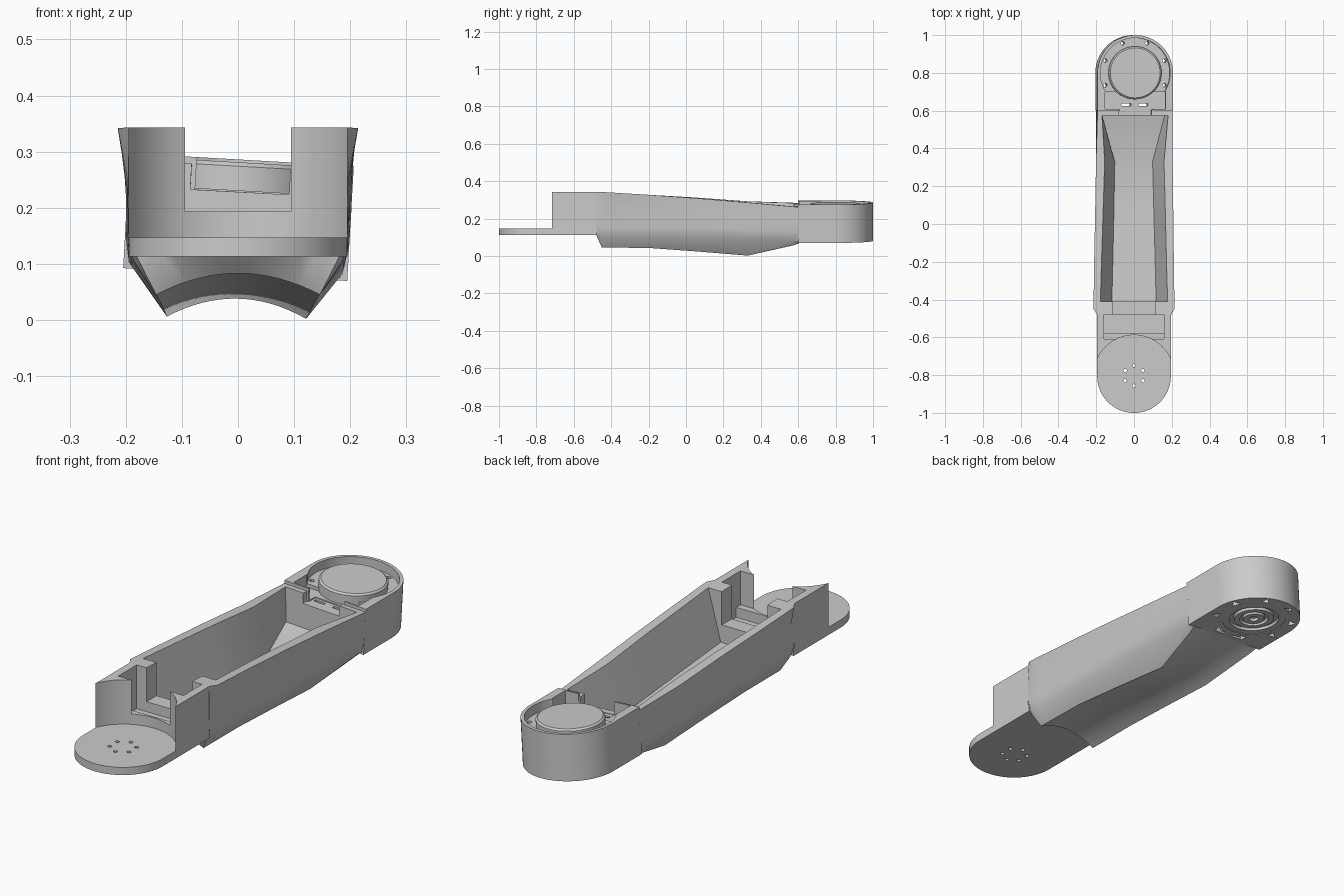
import bpy, bmesh, math

if "Cube" in bpy.data.objects:
    bpy.data.objects.remove(bpy.data.objects["Cube"], do_unlink=True)

GREY = (0.6, 0.6, 0.6, 1)
mat = bpy.data.materials.new("light grey")
mat.use_nodes = True
mat.diffuse_color = GREY
mat.node_tree.nodes["Principled BSDF"].inputs["Base Color"].default_value = GREY


def loft(name, rings):
    """Skin a stack of equal-length point rings and cap both ends."""
    bm = bmesh.new()
    loops = [[bm.verts.new(p) for p in ring] for ring in rings]
    n = len(loops[0])
    for a, b in zip(loops, loops[1:]):
        for i in range(n):
            j = (i + 1) % n
            bm.faces.new((a[i], a[j], b[j], b[i]))
    bm.faces.new(loops[0][::-1])
    bm.faces.new(loops[-1])
    bmesh.ops.remove_doubles(bm, verts=bm.verts, dist=0.00001)
    if bm.calc_volume(signed=True) < 0:
        bmesh.ops.reverse_faces(bm, faces=bm.faces)
    me = bpy.data.meshes.new(name)
    bm.to_mesh(me)
    bm.free()
    me.materials.append(mat)
    ob = bpy.data.objects.new(name, me)
    bpy.context.collection.objects.link(ob)
    return ob


def prism(name, pts, z0, z1):
    return loft(name, [[(x, y, z) for x, y in pts] for z in (z0, z1)])


def rect(x, y0, y1, x0=None):
    x0 = -x if x0 is None else x0
    return [(x0, y0), (x, y0), (x, y1), (x0, y1)]


def circle(cx, cy, r, n=64, start=0.0):
    return [(cx + r * math.cos(start + math.tau * i / n),
             cy + r * math.sin(start + math.tau * i / n)) for i in range(n)]


def rounded_end(cy, r, y_flat, side):
    """Footprint with a half-round end (side +1 = back) and a square end."""
    arc = [(r * math.cos(math.pi * i / 40), cy + side * r * math.sin(math.pi * i / 40))
           for i in range(41)]
    return arc + [(-r, y_flat), (r, y_flat)]


def cut(ob, *cutters):
    for c in cutters:
        c.hide_render = True
        mod = ob.modifiers.new("cut", "BOOLEAN")
        mod.operation = "DIFFERENCE"
        mod.solver = "EXACT"
        mod.object = c
        bpy.context.view_layer.objects.active = ob
        bpy.ops.object.modifier_apply(modifier=mod.name)
        bpy.data.objects.remove(c, do_unlink=True)


def smooth(ob):
    bpy.ops.object.select_all(action="DESELECT")
    ob.select_set(True)
    bpy.context.view_layer.objects.active = ob
    bpy.ops.object.shade_smooth_by_angle()


TILT = 0.057  # the rear joint rolls slightly to one side


# Hollow arm: U-shaped sections with rounded flanks and an arched underside
def arm_section(y, outer, inner):
    top, top_w, mid, mid_w, low, low_w, arch, roll = outer
    rim_w, floor, floor_w = inner
    waist = mid + 0.6 * (top - mid)
    belly = mid + 0.05
    flank = [(top_w, top), (mid_w + 0.001, waist), (mid_w, belly),
             (mid_w - 0.009, mid)]
    pts = [(rim_w, top), (floor_w, floor), (-floor_w, floor), (-rim_w, top)]
    pts += [(-x, z) for x, z in flank]
    for i in range(17):
        t = -1 + i / 8
        pts.append((low_w * t, low + (arch - low) * (1 - t * t)))
    pts += flank[::-1]
    return [(x + (z - 0.17) * roll, y, z - x * roll) for x, z in pts]


front_notch = (0.112, 0.193, 0.112)
rear_notch = (0.088, 0.228, 0.088)
front_wall = (0.340, 0.214, 0.105, 0.196, 0.045, 0.146, 0.083, 0)
rear_wall = (0.274, 0.199, 0.092, 0.199, 0.066, 0.168, 0.078, 0.053)

arm = loft("arm_shell", [arm_section(*s) for s in (
    (-0.48, (0.343, 0.195, 0.123, 0.195, 0.112, 0.180, 0.114, 0), front_notch),
    (-0.45, (0.342, 0.214, 0.106, 0.196, 0.045, 0.146, 0.083, 0), front_notch),
    (-0.41, front_wall, front_notch),
    (-0.41, front_wall, (0.178, 0.115, 0.117)),
    (-0.2, (0.327, 0.211, 0.103, 0.197, 0.043, 0.144, 0.081, 0), (0.172, 0.102, 0.112)),
    (0.05, (0.311, 0.207, 0.099, 0.198, 0.026, 0.135, 0.062, 0.008), (0.165, 0.087, 0.106)),
    (0.33, (0.289, 0.203, 0.095, 0.199, 0.004, 0.124, 0.038, 0.016), (0.157, 0.070, 0.100)),
    (0.575, rear_wall, (0.175, 0.120, 0.165)),
    (0.575, rear_wall, rear_notch),
    (0.605, (0.272, 0.199, 0.091, 0.199, 0.078, 0.175, 0.083, TILT), rear_notch),
)])
smooth(arm)

# Front block with concave face, stepped recess and thin front lip
block = prism("front_block", rect(0.195, -0.72, -0.48), 0.146, 0.343)
cut(block,
    prism("round_cutter", circle(0, -0.8, 0.212, 96), 0.1, 0.5),
    prism("recess_cutter", rect(0.16, -0.61, -0.46), 0.193, 0.5),
    prism("well_cutter", rect(0.16, -0.58, -0.46), 0.149, 0.5))
smooth(block)

# Round mounting plate with six screw holes
plate = prism("mounting_plate", rounded_end(-0.805, 0.195, -0.475, -1), 0.113, 0.147)
cut(plate, *[prism("hole_cutter", circle(x, y, 0.009, 12), 0, 0.3)
             for x, y in circle(0, -0.803, 0.054, 6, math.pi / 2)])
smooth(plate)

# Rear joint housing, shaped upright and then tilted
housing = prism("joint_housing", rounded_end(0, 0.2, -0.2, 1), 0, 0.205)
cutters = [
    prism("bowl_cutter", circle(0, 0, 0.185), 0.165, 0.3),
    prism("tray_cutter", rect(0.16, -0.192, -0.1), 0.15, 0.3),
    prism("gate_cutter", rect(0.095, -0.25, -0.15, -0.08), 0.145, 0.3),
    prism("bore_cutter", circle(0, 0, 0.136), -0.1, 0.3),
]
for x0, x1 in ((-0.07, -0.02), (0.02, 0.07)):
    cutters.append(prism("slot_cutter", rect(x1, -0.175, -0.162, x0), -0.1, 0.3))
for i in range(8):
    a = math.radians(22.5 + 45 * i)
    x, y = 0.17 * math.cos(a), 0.17 * math.sin(a)
    cutters.append(prism("vent_cutter", circle(x, y, 0.022, 3, a), -0.1, 0.03))
    if i not in (5, 6):
        cutters.append(prism("screw_cutter", circle(x, y, 0.01, 12), -0.1, 0.3))
cut(housing, *cutters)

# Motor with ringed underside and bevelled top cover
profile = [(0.018, 0.015), (0.02, 0.003), (0.045, 0.003), (0.047, 0.015),
           (0.06, 0.015), (0.062, 0.003), (0.085, 0.003), (0.087, 0.015),
           (0.105, 0.015), (0.107, 0.003), (0.14, 0.003), (0.14, 0.193), (0.132, 0.2)]
motor = loft("joint_motor", [[(x, y, z) for x, y in circle(0, 0, r)] for r, z in profile])

for part in (housing, motor):
    part.location = (-0.005, 0.8, 0.081)
    part.rotation_euler.y = TILT
    smooth(part)
